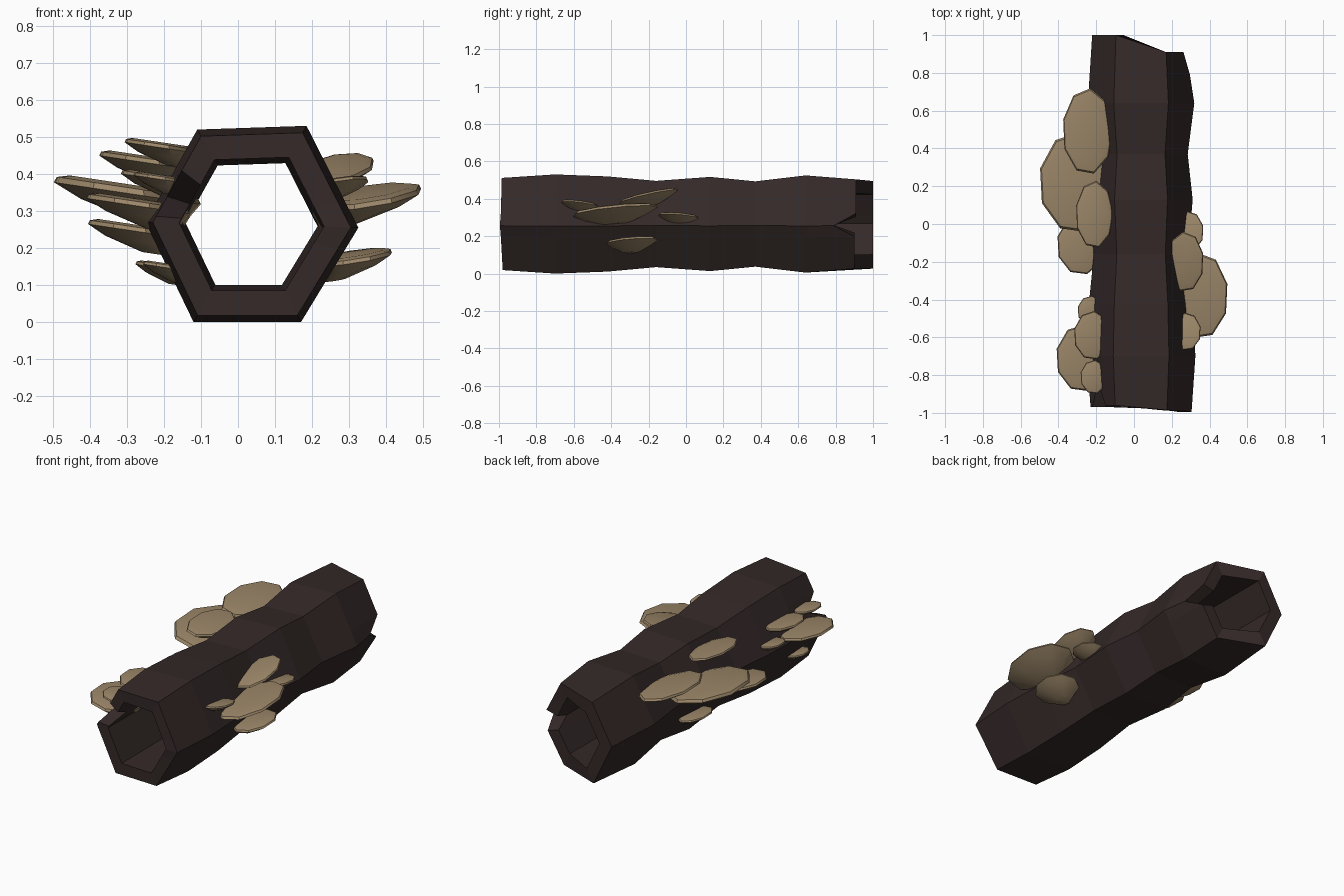
import bpy, bmesh, math
from mathutils import Vector

cube = bpy.data.objects.get("Cube")
if cube:
    bpy.data.objects.remove(cube, do_unlink=True)


def make_material(name, rgb):
    mat = bpy.data.materials.new(name)
    mat.use_nodes = True
    mat.diffuse_color = (*rgb, 1)
    mat.node_tree.nodes["Principled BSDF"].inputs["Base Color"].default_value = (*rgb, 1)
    return mat


bark = make_material("dark bark", (0.034, 0.022, 0.021))
tan = make_material("tan fungus", (0.33, 0.24, 0.14))


def finish(name, bm, mat):
    bmesh.ops.recalc_face_normals(bm, faces=bm.faces)
    mesh = bpy.data.meshes.new(name)
    bm.to_mesh(mesh)
    bm.free()
    mesh.materials.append(mat)
    obj = bpy.data.objects.new(name, mesh)
    bpy.context.collection.objects.link(obj)
    return obj


def bridge(bm, ring_a, ring_b):
    n = len(ring_a)
    for i in range(n):
        j = (i + 1) % n
        bm.faces.new((ring_a[i], ring_a[j], ring_b[j], ring_b[i]))


# Hollow six-sided log: corners run right, top right, top left, left, bottom left, bottom right
CENTRE = Vector((0.035, 0.265))
CORNERS = [Vector(c) for c in ((0.325, 0.255), (0.185, 0.53), (-0.11, 0.52),
                               (-0.25, 0.27), (-0.12, 0.0), (0.17, 0.0))]
# Each column: place along the hexagon, front end y, back end y (broken ends dip in)
COLUMNS = [(0, -0.995, 0.79), (0.27, -0.99, 0.91), (1, -0.985, 0.91), (2, -0.96, 1.0),
           (2.4, -0.96, 1.0), (2.7, -0.84, 1.0), (2.93, -0.97, 1.0), (3, -0.97, 1.0),
           (4, -0.97, 1.0), (5, -0.98, 0.9), (5.75, -0.99, 0.9)]
# Swelling and narrowing along the length
STATIONS = [(-0.7, 1.0), (-0.42, 0.96), (-0.16, 0.87), (0.13, 0.95), (0.37, 0.86), (0.64, 0.98)]


def hex_point(t, scale, y):
    k = int(t)
    p = CORNERS[k].lerp(CORNERS[(k + 1) % 6], t - k)
    p = CENTRE + (p - CENTRE) * scale
    return (p.x, y, p.y)


def build_log():
    bm = bmesh.new()

    def ring(scale, y_of):
        return [bm.verts.new(hex_point(c[0], scale, y_of(c))) for c in COLUMNS]

    front, back = (lambda c: c[1]), (lambda c: c[2])
    rings = [ring(0.68, front), ring(0.93, front)]
    rings += [ring(s, lambda c, y=y: y) for y, s in STATIONS]
    rings += [ring(0.9, back), ring(0.62, back)]
    for a, b in zip(rings, rings[1:] + rings[:1]):
        bridge(bm, a, b)
    finish("hollow_log", bm, bark)


# Shelf fungus: a flat-topped cap whose underside tapers back into the bark
def shelf_fungus(name, side, tip, root, y, half_width, z, tilt=0.0, slope=0.15, sides=9):
    bm = bmesh.new()
    reach = (tip - root) / 2
    thick = 0.25 * reach + 0.012

    def ring(scale, drop, inward):
        verts = []
        for i in range(sides):
            a = 2 * math.pi * (i + 0.4) / sides
            u, v = math.cos(a) * scale, math.sin(a) * scale
            out = reach * (u - 1)
            height = z + slope * out + tilt * v * half_width - drop
            verts.append(bm.verts.new((side * (tip + out - inward), y + v * half_width, height)))
        return verts

    layers = [ring(0.78, -0.3 * thick, 0), ring(0.96, -0.15 * thick, 0), ring(1, 0.1 * thick, 0),
              ring(0.75, 0.7 * thick, 0.12 * reach), ring(0.3, 1.5 * thick, 0.45 * reach)]
    for a, b in zip(layers, layers[1:]):
        bridge(bm, a, b)
    bm.faces.new(layers[0])
    bm.faces.new(layers[-1])
    obj = finish(name, bm, tan)
    bpy.ops.object.select_all(action='DESELECT')
    bpy.context.view_layer.objects.active = obj
    obj.select_set(True)
    bpy.ops.object.shade_smooth_by_angle(angle=math.radians(35))


build_log()

# side, tip distance, root distance, y, half width, height, tilt
FUNGI = [
    # rear cluster on the -x side
    (-1, 0.505, 0.10, 0.22, 0.27, 0.385),
    (-1, 0.38, 0.11, 0.49, 0.23, 0.455),
    (-1, 0.31, 0.11, 0.05, 0.18, 0.49),
    (-1, 0.41, 0.15, -0.11, 0.16, 0.27),
    (-1, 0.28, 0.12, 0.2, 0.12, 0.16),
    # front cluster on the -x side
    (-1, 0.415, 0.13, -0.71, 0.18, 0.34),
    (-1, 0.32, 0.12, -0.59, 0.13, 0.405),
    (-1, 0.285, 0.14, -0.81, 0.09, 0.4),
    (-1, 0.3, 0.16, -0.46, 0.08, 0.33),
    (-1, 0.26, 0.12, -0.74, 0.08, 0.16),
    # cluster on the +x side
    (1, 0.5, 0.2, -0.38, 0.23, 0.36, 0.1),
    (1, 0.37, 0.17, -0.2, 0.16, 0.43, 0.22),
    (1, 0.355, 0.2, -0.57, 0.1, 0.385, -0.12),
    (1, 0.37, 0.2, -0.04, 0.11, 0.32, -0.08),
    (1, 0.42, 0.2, -0.29, 0.14, 0.19, 0.08),
]
for number, spec in enumerate(FUNGI, 1):
    shelf_fungus(f"shelf_fungus_{number}", *spec)
